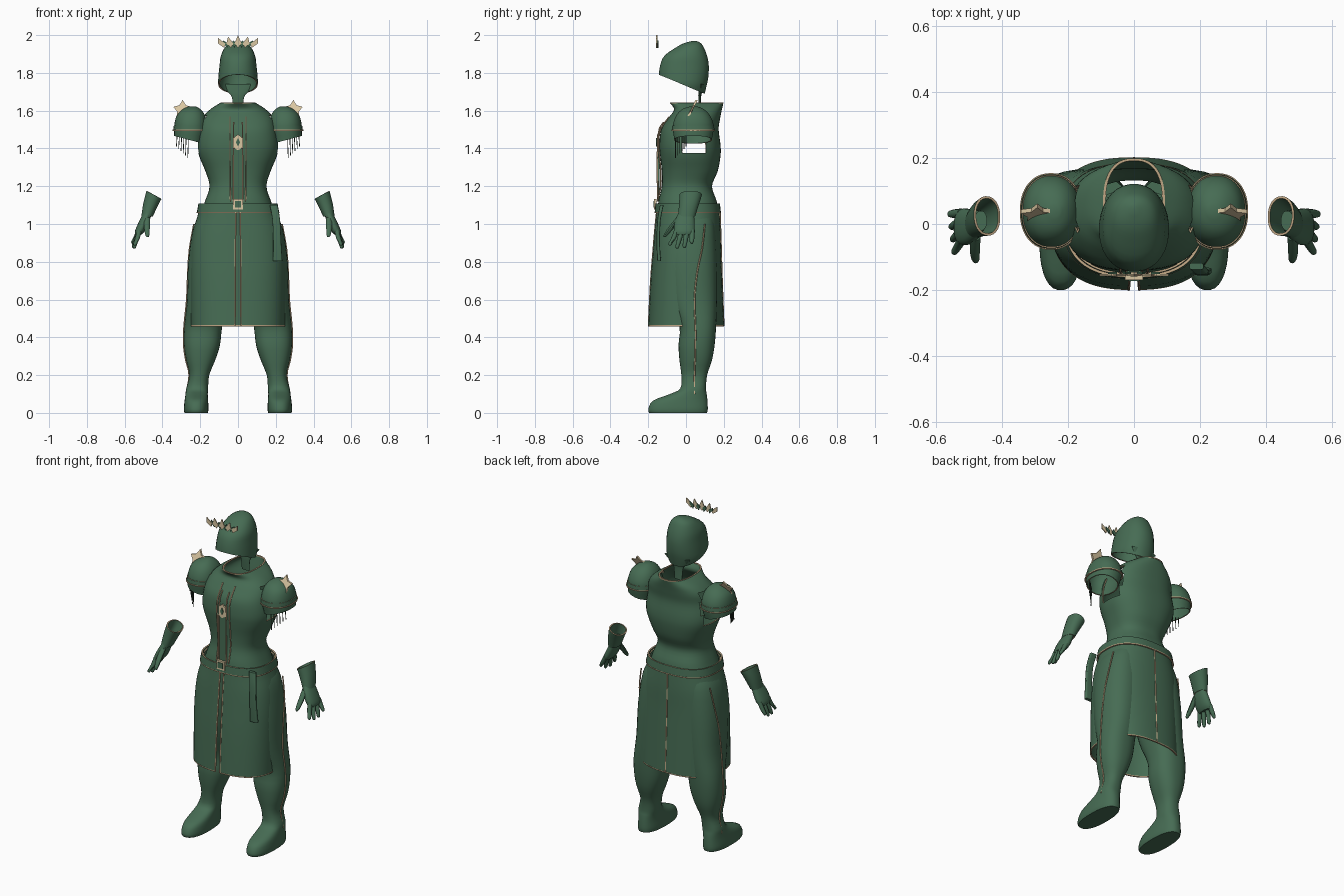
import bpy, bmesh
from math import sin, cos, pi, radians
from mathutils import Vector

if "Cube" in bpy.data.objects:
    bpy.data.objects.remove(bpy.data.objects["Cube"])


def material(name, rgb):
    m = bpy.data.materials.new(name)
    m.use_nodes = True
    m.diffuse_color = (*rgb, 1)
    bsdf = next(n for n in m.node_tree.nodes if n.type == 'BSDF_PRINCIPLED')
    bsdf.inputs["Base Color"].default_value = (*rgb, 1)
    return m


GREEN = material("green cloth", (0.062, 0.15, 0.088))
CREAM = material("pale gold", (0.7, 0.57, 0.36))
TRIM = material("tan trim", (0.52, 0.38, 0.23))
DARK = material("dark fringe", (0.03, 0.045, 0.03))
parts = []


def finish(name, bm, mats, thick=0):
    bmesh.ops.recalc_face_normals(bm, faces=bm.faces)
    me = bpy.data.meshes.new(name)
    bm.to_mesh(me)
    bm.free()
    for m in mats:
        me.materials.append(m)
    ob = bpy.data.objects.new(name, me)
    bpy.context.collection.objects.link(ob)
    if thick:
        mod = ob.modifiers.new("cloth", 'SOLIDIFY')
        mod.thickness, mod.offset = thick, 0
        mod.material_offset_rim = 1   # open edges get the trim colour
    parts.append(ob)


def spline(rows, steps):
    """Smooth in-between rows through the given key rows."""
    out = []
    for i in range(len(rows) - 1):
        p = [rows[max(0, min(len(rows) - 1, i + k))] for k in (-1, 0, 1, 2)]
        for s in range(steps):
            t = s / steps
            out.append([b + t / 2 * (c - a + t * (2*a - 5*b + 4*c - d + t * (3*(b - c) + d - a)))
                        for a, b, c, d in zip(*p)])
    return out + [rows[-1]]


def loft(name, rows, side=1, segs=32, n=2.2, steps=3, caps=True, thick=0,
         mats=(GREEN, TRIM), drop=None, cut=None):
    """Stack rounded sections given as (z, x0, x1, y0, y1)."""
    bm = bmesh.new()
    rings = []
    for z, x0, x1, y0, y1 in spline(rows, steps):
        ring = []
        for i in range(segs):
            a = 2 * pi * (i + 0.5) / segs
            c, s = cos(a), sin(a)
            ux = abs(c) ** (2 / n) * (1 if c > 0 else -1)
            uy = abs(s) ** (2 / n) * (1 if s > 0 else -1)
            ring.append(bm.verts.new((side * ((x0 + x1) / 2 + ux * (x1 - x0) / 2),
                                      (y0 + y1) / 2 + uy * (y1 - y0) / 2, z)))
        rings.append(ring)
    for a, b in zip(rings, rings[1:]):
        for i in range(segs):
            j = (i + 1) % segs
            bm.faces.new((a[i], a[j], b[j], b[i]))
    if caps is True or caps == "first":
        bm.faces.new(rings[0])
    if caps is True:
        bm.faces.new(rings[-1])
    if drop:
        bad = [f for f in bm.faces if drop(f.calc_center_median())]
        bmesh.ops.delete(bm, geom=bad, context='FACES')
    if cut:
        co, no = Vector(cut[0]), Vector(cut[1])
        co.x, no.x = co.x * side, no.x * side
        bmesh.ops.bisect_plane(bm, geom=bm.verts[:] + bm.edges[:] + bm.faces[:],
                               plane_co=co, plane_no=no, clear_inner=True)
    finish(name, bm, mats, thick)


def piping(name, z, x0, x1, y0, y1, side=1, n=2.5, drop=None):
    """Thin trim ring lying on an edge."""
    loft(name, [(z + .003, x0, x1, y0, y1), (z - .003, x0, x1, y0, y1)], side, segs=96, n=n,
         steps=1, caps=False, thick=.008, mats=(TRIM, TRIM), drop=drop)


def centred(rows):
    return [(z, -r, r, y0, y1) for z, r, y0, y1 in rows]


def rod(name, pts, r, mat, side=1):
    """Thin rod following points from top to bottom."""
    loft(name, [(z, x - r, x + r, y - r, y + r) for x, y, z in pts],
         side, segs=6, n=2, mats=(mat,))


def plate(name, outline, y, t, mat, side=1, lean=0):
    """Flat cut-out standing in the xz plane, leaning back with height."""
    z0 = sum(z for _, z in outline) / len(outline)
    bm = bmesh.new()
    f = bm.faces.new([bm.verts.new((side * x, y - t / 2 + lean * (z - z0), z)) for x, z in outline])
    g = bmesh.ops.extrude_face_region(bm, geom=[f])
    bmesh.ops.translate(bm, vec=(0, t, 0), verts=[v for v in g["geom"] if isinstance(v, bmesh.types.BMVert)])
    finish(name, bm, (mat,))


def box_outline(x, z, w, h):
    return [(x - w, z - h), (x + w, z - h), (x + w, z + h), (x - w, z + h)]


# Hood with slanted open face edge, and nape strip
loft("hood", centred([(1.965, .008, .035, .055), (1.955, .04, -.005, .075), (1.935, .065, -.045, .09),
                      (1.89, .087, -.11, .108), (1.84, .094, -.133, .117), (1.78, .1, -.141, .115),
                      (1.73, .1, -.138, .105), (1.67, .075, -.12, .09)]),
     caps="first", thick=.008, cut=((0, -.14, 1.79), (0, .42, 1)))
loft("nape", centred([(1.74, .085, .07, .1), (1.7, .055, .066, .086), (1.67, .032, .065, .08),
                      (1.6, .026, .07, .08)]))

# Crown of five pale shards with green ones between, floating before the hood
for i in range(-4, 5):
    x, pale = i * .0215, i % 2 == 0
    tip = 2.0 - .004 * abs(i) if pale else 1.972
    w = .019 if pale else .013
    plate("crown_shard", [(x * .85, 1.933), (x + w, 1.955), (x * 1.22, tip), (x - w, 1.955)],
          -.155 if pale else -.149, .006, CREAM if pale else GREEN)

# Jacket body with flared collar and armholes
loft("jacket", centred([(1.64, .09, -.08, .195), (1.605, .145, -.06, .187), (1.56, .185, -.09, .178),
                        (1.5, .2, -.128, .17), (1.42, .212, -.138, .18), (1.36, .203, -.134, .18),
                        (1.28, .17, -.125, .165), (1.2, .148, -.125, .135), (1.12, .172, -.143, .16),
                        (1.06, .195, -.148, .168)]),
     segs=48, n=2.5, steps=4, caps=False, thick=.006,
     drop=lambda c: abs(c.x) > .14 and 1.37 < c.z < 1.57 and -.015 < c.y < .11)
piping("collar_piping", 1.64, -.09, .09, -.08, .195)

# Front placket: edging, hanging band and crest
for s in (1, -1):
    rod("placket_edge", [(.042, -.088, 1.57), (.042, -.135, 1.5), (.042, -.145, 1.42),
                         (.042, -.134, 1.28), (.042, -.134, 1.2), (.04, -.151, 1.12)], .004, TRIM, s)
    rod("band_edge", [(.023, -.118, 1.54), (.024, -.149, 1.46), (.025, -.15, 1.12)], .004, TRIM, s)
plate("placket_band", box_outline(0, 1.26, .022, .14), -.145, .008, GREEN)
plate("crest", [(0, 1.39), (.026, 1.405), (.024, 1.455), (0, 1.475), (-.024, 1.455), (-.026, 1.405)],
      -.15, .009, CREAM)
plate("crest_stone", [(0, 1.41), (.011, 1.432), (0, 1.454), (-.011, 1.432)], -.156, .006, GREEN)


# Long skirt, open down the front and slit at both sides
def skirt_slit(c):
    return (abs(c.x) < .012 and c.y < 0) or (abs(c.x) > .15 and abs(c.y - .005) < .014 and c.z < .95)


loft("skirt", centred([(1.1, .197, -.15, .17), (1.04, .212, -.155, .175), (.96, .235, -.163, .18),
                       (.85, .248, -.172, .182), (.7, .25, -.184, .188), (.46, .246, -.196, .198)]),
     segs=96, n=2.5, caps=False, thick=.006, drop=skirt_slit)
piping("hem_piping", .461, -.246, .246, -.196, .198, drop=skirt_slit)
rod("back_seam", [(0, .18, 1.06), (0, .185, .9), (0, .191, .7), (0, .2, .46)], .004, TRIM)
for s in (1, -1):
    rod("skirt_front_edge", [(.013, -.155, 1.06), (.013, -.165, .96), (.014, -.174, .85),
                             (.015, -.186, .7), (.016, -.198, .46)], .0045, TRIM, s)

# Belt, buckle and hanging strap end
loft("belt", centred([(1.108, .206, -.158, .176), (1.062, .214, -.162, .181)]),
     segs=48, n=2.5, steps=1, caps=False, thick=.008)
piping("belt_piping", 1.061, -.215, .215, -.162, .182)
plate("buckle", box_outline(0, 1.105, .027, .027), -.163, .014, CREAM)
plate("buckle_hole", box_outline(0, 1.105, .017, .017), -.171, .004, GREEN)
loft("belt_strap", [(1.1, .168, .21, -.138, -.118), (1.02, .182, .223, -.152, -.134),
                    (.9, .186, .229, -.156, -.138), (.805, .185, .235, -.152, -.132)], n=5, segs=16)

for s in (1, -1):
    # Trouser leg and boot
    loft("leg_and_boot", [(1.06, .01, .195, -.1, .14), (.98, .01, .237, -.11, .155),
                          (.8, .015, .264, -.11, .165), (.6, .055, .27, -.085, .165),
                          (.46, .083, .284, -.035, .16), (.36, .095, .286, -.04, .152),
                          (.28, .12, .275, -.035, .138), (.2, .152, .257, -.025, .112),
                          (.13, .158, .274, -.03, .106), (.1, .16, .278, -.085, .11),
                          (.065, .158, .283, -.175, .114), (.02, .156, .287, -.2, .116),
                          (0, .16, .283, -.195, .112)], s, n=2.4)
    rod("leg_seam", [(.234, .1, 1.0), (.257, .085, .87), (.266, .06, .75), (.272, .045, .6),
                     (.286, .05, .46), (.288, .05, .36), (.277, .048, .28), (.259, .045, .2),
                     (.276, .045, .1)], .004, TRIM, s)

    # Puffed shoulder, its band, star and fringe
    loft("puff_sleeve", [(1.62, .225, .258, .025, .055), (1.607, .202, .288, -.015, .09),
                         (1.58, .18, .318, -.045, .12), (1.54, .168, .332, -.063, .14),
                         (1.5, .167, .335, -.067, .143), (1.45, .18, .335, -.06, .135),
                         (1.37, .2, .325, -.05, .12)], s, caps="first", thick=.006,
         cut=((.33, 0, 1.465), (-.27, 0, 1)))
    loft("sleeve_band", [(1.522, .163, .338, -.071, .147), (1.497, .162, .341, -.073, .149)],
         s, steps=1, caps=False, thick=.004)
    piping("sleeve_piping", 1.496, .161, .342, -.074, .15, s, n=2.2)
    star = [(.293 + r * sin(k * pi / 5), 1.604 + r * cos(k * pi / 5))
            for k in range(10) for r in ((.052, .03)[k % 2],)]
    plate("shoulder_star", star, .03, .012, CREAM, s, lean=.5)
    for k in range(6):
        x, y = .262 + .012 * k, -.055 + .011 * k
        rod("fringe", [(x, y, 1.47), (x + .004, y, 1.35 + .012 * k)], .0022, DARK, s)

    # Glove: flared cuff, palm, four fingers and thumb
    loft("glove_cuff", [(1.04, .455, .508, -.04, .045), (1.1, .426, .5, -.034, .064),
                        (1.15, .4, .488, -.032, .08), (1.2, .375, .475, -.03, .09)],
         s, segs=24, caps=False, thick=.007, cut=((.4, 0, 1.13), (.54, 0, -1)))
    loft("glove_palm", [(1.1, .445, .482, -.02, .04), (1.06, .456, .5, -.04, .042),
                        (1.01, .47, .526, -.06, .046), (.965, .492, .545, -.064, .046),
                        (.945, .51, .545, -.055, .035)], s, segs=20)
    for k in range(4):
        y0, y1 = .033 - .027 * k, .03 - .038 * k
        low = (.895, .873, .87, .885)[k]
        x = .556 - .004 * k
        keys = [(.97, .522, y0, .014), (.925, x - .012, (y0 + y1) / 2, .013),
                (low + .01, x, y1, .010), (low, x + .001, y1, .004)]
        loft("finger", [(z, c - r, c + r, y - r, y + r) for z, c, y, r in keys], s, segs=10, n=2)
    thumb = [(1.035, .48, -.035, .016), (.985, .482, -.075, .016),
             (.945, .48, -.105, .012), (.93, .478, -.112, .005)]
    loft("thumb", [(z, c - r, c + r, y - r, y + r) for z, c, y, r in thumb], s, segs=10, n=2)

# Bake cloth thickness and smooth the shading
bpy.ops.object.select_all(action='DESELECT')
for ob in parts:
    ob.select_set(True)
bpy.context.view_layer.objects.active = parts[0]
bpy.ops.object.convert(target='MESH')
bpy.ops.object.shade_smooth_by_angle(angle=radians(40))
